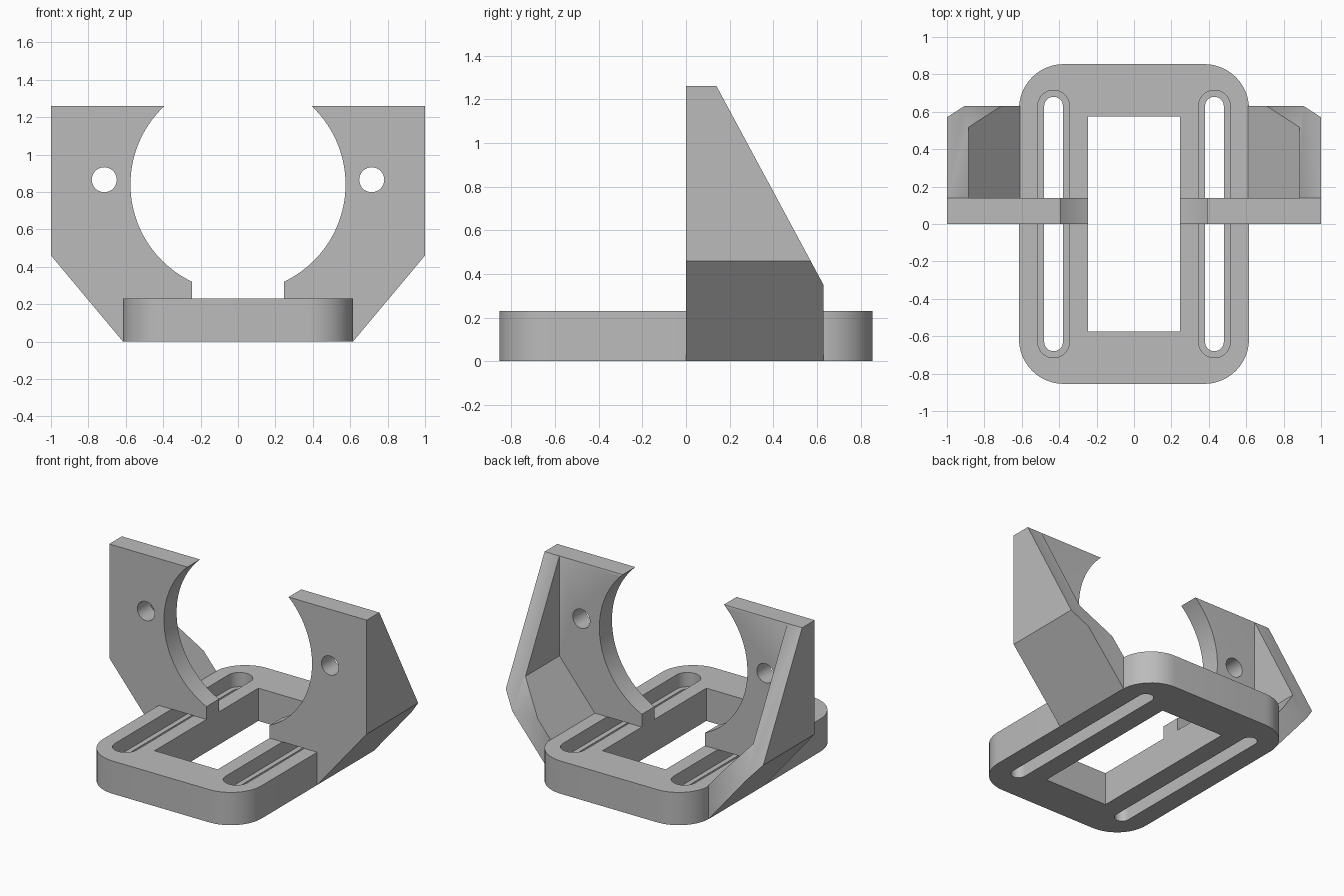
import bpy, bmesh
from math import sin, cos, pi, atan2, radians
from mathutils import Vector

cube = bpy.data.objects.get("Cube")
if cube:
    bpy.data.objects.remove(cube, do_unlink=True)

grey = bpy.data.materials.new("plain grey")
grey.use_nodes = True
GREY = (0.5, 0.5, 0.5, 1)
grey.diffuse_color = GREY
grey.node_tree.nodes["Principled BSDF"].inputs["Base Color"].default_value = GREY


def prism(name, outline, start, end, axis="Z"):
    """Extrude a 2D outline along z (outline in x, y) or y (outline in x, z)."""
    place = (lambda a, b, d: (a, b, d)) if axis == "Z" else (lambda a, b, d: (a, d, b))
    bm = bmesh.new()
    face = bm.faces.new([bm.verts.new(place(a, b, start)) for a, b in outline])
    ext = bmesh.ops.extrude_face_region(bm, geom=[face])
    moved = [v for v in ext["geom"] if isinstance(v, bmesh.types.BMVert)]
    bmesh.ops.translate(bm, verts=moved, vec=Vector(place(0, 0, end - start)))
    bmesh.ops.recalc_face_normals(bm, faces=bm.faces)
    mesh = bpy.data.meshes.new(name)
    bm.to_mesh(mesh)
    bm.free()
    obj = bpy.data.objects.new(name, mesh)
    bpy.context.collection.objects.link(obj)
    mesh.materials.append(grey)
    return obj


def arc(cx, cy, r, a0, a1, steps):
    return [(cx + r * cos(a0 + (a1 - a0) * i / steps),
             cy + r * sin(a0 + (a1 - a0) * i / steps)) for i in range(steps + 1)]


def rounded(cx, w, h, r, steps=12):
    """Rounded rectangle centred on (cx, 0) with half sizes w and h."""
    points = []
    for i, (sx, sy) in enumerate([(1, 1), (-1, 1), (-1, -1), (1, -1)]):
        points += arc(cx + sx * (w - r), sy * (h - r), r, i * pi / 2, (i + 1) * pi / 2, steps)
    return points


def cut(obj, cutters):
    for c in cutters:
        c.hide_render = True
        mod = obj.modifiers.new("cut", "BOOLEAN")
        mod.operation, mod.solver, mod.object = "DIFFERENCE", "EXACT", c


def finish(obj, cutters):
    """Bake the modifiers, drop the cutters and shade the curved walls smooth."""
    deps = bpy.context.evaluated_depsgraph_get()
    mesh = bpy.data.meshes.new_from_object(obj.evaluated_get(deps))
    obj.modifiers.clear()
    obj.data = mesh
    for c in cutters:
        bpy.data.objects.remove(c, do_unlink=True)
    bpy.ops.object.select_all(action="DESELECT")
    obj.select_set(True)
    bpy.context.view_layer.objects.active = obj
    bpy.ops.object.shade_smooth_by_angle(angle=radians(30))


# Base plate: rounded slab, central window, two stepped slots
BASE_X, BASE_H, WIN_X = 0.615, 0.23, 0.245
base = prism("base_plate", rounded(0, BASE_X, 0.855, 0.24), 0, BASE_H)
win = [(WIN_X, 0.575), (-WIN_X, 0.575), (-WIN_X, -0.575), (WIN_X, -0.575)]
cutters = [prism("window_cutter", win, -0.1, 0.4)]
for side in (-1, 1):
    x = side * 0.43
    cutters.append(prism("slot_cutter", rounded(x, 0.05, 0.68, 0.0499), -0.1, 0.4))
    cutters.append(prism("slot_step_cutter", rounded(x, 0.085, 0.715, 0.0849), 0.13, 0.4))
cut(base, cutters)
finish(base, cutters)

# Bracket: upright wall with a round cradle edge and a side gusset
TOP, DEPTH, WALL = 1.26, 0.63, 0.14
CZ, R = 0.84, 0.575
low = atan2(-(R * R - WIN_X ** 2) ** 0.5, WIN_X)
high = atan2(TOP - CZ, (R * R - (TOP - CZ) ** 2) ** 0.5)
outline = [(WIN_X, BASE_H)] + arc(0, CZ, R, low, high, 40)
outline += [(1, TOP), (1, 0.46), (BASE_X, 0), (BASE_X, BASE_H)]
bracket = prism("cradle_brackets", outline, 0, DEPTH, "Y")

# Slope the gusset's back edge
bm = bmesh.new()
bm.from_mesh(bracket.data)
slope = Vector((0, TOP - 0.35, DEPTH - WALL))
bmesh.ops.bisect_plane(bm, geom=bm.verts[:] + bm.edges[:] + bm.faces[:],
                       plane_co=(0, WALL, TOP), plane_no=slope, clear_outer=True)
bmesh.ops.holes_fill(bm, edges=[e for e in bm.edges if e.is_boundary])
bmesh.ops.recalc_face_normals(bm, faces=bm.faces)
bm.to_mesh(bracket.data)
bm.free()

# Hollow behind the wall, bolt hole, then the mirrored twin
pocket = [(0, 0), (0.417, 0), (0.885, 0.559), (0.885, 1.5), (0, 1.5)]
cutters = [prism("pocket_cutter", pocket, WALL, 0.9, "Y"),
           prism("bolt_hole_cutter", arc(0.715, 0.865, 0.067, 0, 2 * pi * 31 / 32, 31), -0.1, 0.3, "Y")]
cut(bracket, cutters)
bracket.modifiers.new("mirror", "MIRROR")
finish(bracket, cutters)
